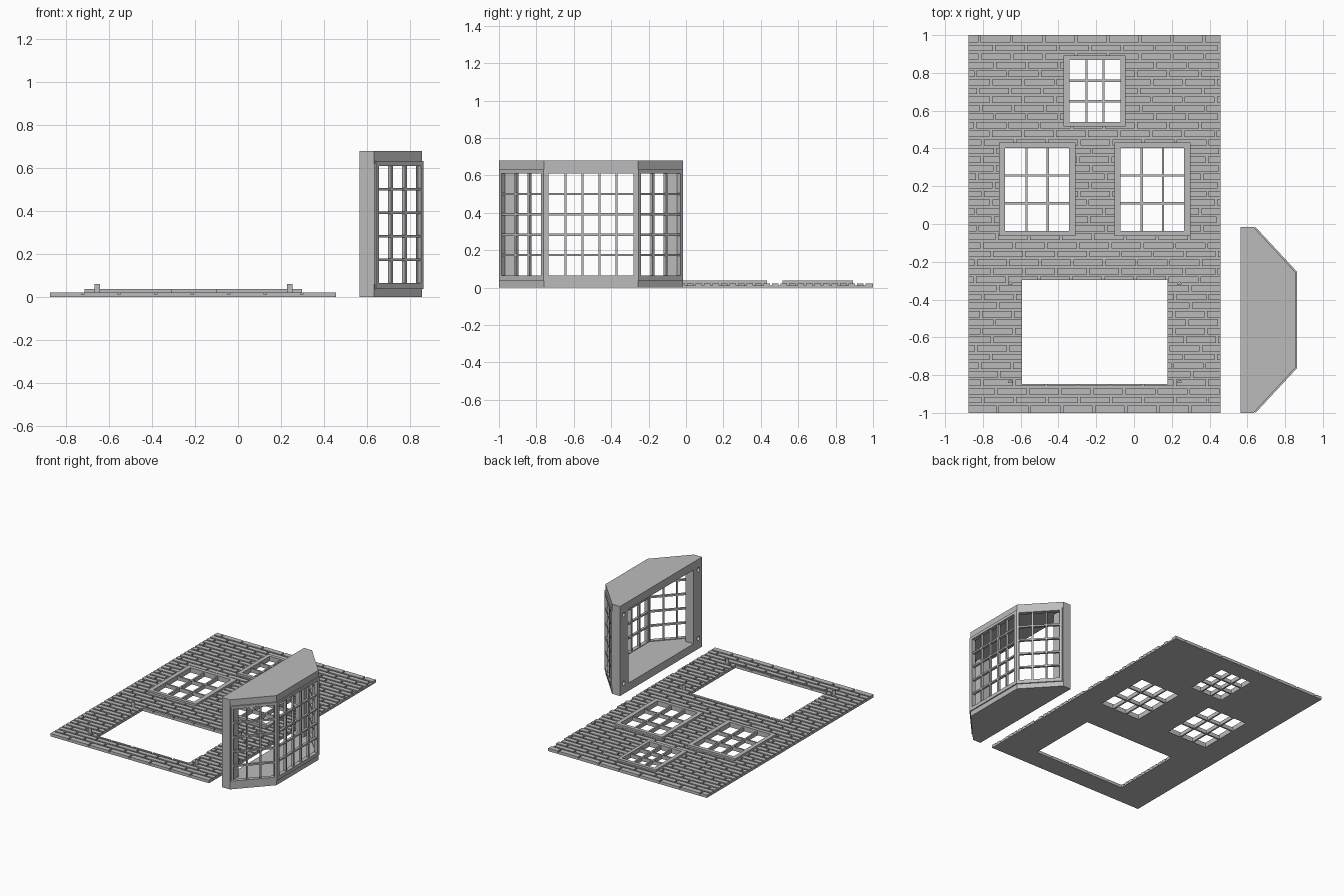
import bpy, bmesh, math, random
from mathutils import Matrix, Vector

if "Cube" in bpy.data.objects:
    bpy.data.objects.remove(bpy.data.objects["Cube"])

random.seed(4)
grey = bpy.data.materials.new("plain_grey")
grey.diffuse_color = (0.5, 0.5, 0.5, 1)
grey.use_nodes = True
grey.node_tree.nodes["Principled BSDF"].inputs["Base Color"].default_value = grey.diffuse_color


def finish(name, bm, matrix=None):
    bmesh.ops.recalc_face_normals(bm, faces=bm.faces)
    if matrix:
        bm.transform(matrix)
    me = bpy.data.meshes.new(name)
    bm.to_mesh(me)
    bm.free()
    ob = bpy.data.objects.new(name, me)
    bpy.context.collection.objects.link(ob)
    me.materials.append(grey)
    return ob


def panel(name, rect, holes, z0, z1, matrix=None):
    """Solid plate with rectangular holes; rects are (x0, y0, x1, y1)."""
    bm = bmesh.new()
    rects = [rect] + holes
    xs = sorted({round(r[i], 5) for r in rects for i in (0, 2)})
    ys = sorted({round(r[i], 5) for r in rects for i in (1, 3)})

    def solid(i, j):
        if not (0 <= i < len(xs) - 1 and 0 <= j < len(ys) - 1):
            return False
        x, y = (xs[i] + xs[i + 1]) / 2, (ys[j] + ys[j + 1]) / 2
        return not any(h[0] < x < h[2] and h[1] < y < h[3] for h in holes)

    verts = {}

    def v(i, j, z):
        if (i, j, z) not in verts:
            verts[i, j, z] = bm.verts.new((xs[i], ys[j], z))
        return verts[i, j, z]

    for i in range(len(xs) - 1):
        for j in range(len(ys) - 1):
            if not solid(i, j):
                continue
            ring = [(i, j), (i + 1, j), (i + 1, j + 1), (i, j + 1)]
            for z in (z0, z1):
                bm.faces.new([v(a, b, z) for a, b in ring])
            for k, (di, dj) in enumerate([(0, -1), (1, 0), (0, 1), (-1, 0)]):
                if not solid(i + di, j + dj):
                    a, b = ring[k], ring[(k + 1) % 4]
                    bm.faces.new([v(*a, z0), v(*b, z0), v(*b, z1), v(*a, z1)])
    return finish(name, bm, matrix)


def prism(name, points, z0, z1):
    bm = bmesh.new()
    lo = [bm.verts.new((x, y, z0)) for x, y in points]
    hi = [bm.verts.new((x, y, z1)) for x, y in points]
    bm.faces.new(lo)
    bm.faces.new(hi)
    for k in range(len(points)):
        n = (k + 1) % len(points)
        bm.faces.new([lo[k], lo[n], hi[n], hi[k]])
    return finish(name, bm)


def window(name, outer, glass, cols, rows, z0, z1, bar_z0, bar_z1, matrix=None):
    """Frame around one opening plus a lattice of glazing bars."""
    x0, y0, x1, y1 = glass
    panel(name + "_frame", outer, [glass], z0, z1, matrix)
    w, h, b = (x1 - x0) / cols, (y1 - y0) / rows, 0.006
    panes = [(x0 + i * w + (b if i else 0), y0 + j * h + (b if j else 0),
              x0 + (i + 1) * w - (b if i < cols - 1 else 0),
              y0 + (j + 1) * h - (b if j < rows - 1 else 0))
             for i in range(cols) for j in range(rows)]
    panel(name + "_bars", glass, panes, bar_z0, bar_z1, matrix)


def subtract(r, h):
    """Pieces of rectangle r left outside rectangle h."""
    if h[0] >= r[2] or h[2] <= r[0] or h[1] >= r[3] or h[3] <= r[1]:
        return [r]
    y0, y1 = max(r[1], h[1]), min(r[3], h[3])
    parts = [(r[0], r[1], r[2], y0), (r[0], y1, r[2], r[3]),
             (r[0], y0, h[0], y1), (h[2], y0, r[2], y1)]
    return [p for p in parts if p[2] - p[0] > 0.002 and p[3] - p[1] > 0.002]


# Wall backing with window and bay openings
wall = (-0.875, -1.0, 0.457, 1.0)
frames = [((-0.372, 0.515, -0.046, 0.893), (-0.341, 0.541, -0.071, 0.867)),
          ((-0.715, -0.064, -0.309, 0.432), (-0.683, -0.037, -0.343, 0.403)),
          ((-0.103, -0.064, 0.298, 0.432), (-0.071, -0.037, 0.266, 0.403))]
bay_opening = (-0.594, -0.846, 0.178, -0.297)
openings = [f[0] for f in frames] + [bay_opening]
panel("wall_backing", wall, openings, 0, 0.011)

# Raised brick courses
bm = bmesh.new()
courses, length, gap = 44, 0.17, 0.012
pitch = 2.0 / courses
for c in range(courses):
    y0 = -1 + c * pitch + (gap / 2 if c else 0)
    y1 = -1 + (c + 1) * pitch - (gap / 2 if c < courses - 1 else 0)
    x = wall[0] - length * (0.5 * (c % 2) + random.uniform(0, 0.3))
    while x < wall[2]:
        x0, x1 = max(x, wall[0]), min(x + length - gap, wall[2])
        x += length
        pieces = [(x0, y0, x1, y1)] if x1 - x0 > 0.01 else []
        for h in openings:
            pieces = [p for r in pieces for p in subtract(r, h)]
        for a, b, d, e in pieces:
            m = Matrix.Translation(((a + d) / 2, (b + e) / 2, 0.0165))
            bmesh.ops.create_cube(bm, size=1, matrix=m @ Matrix.Diagonal((d - a, e - b, 0.011, 1)))
finish("bricks", bm)

# Flat wall windows
for name, (outer, glass) in zip(("upper_window", "left_window", "right_window"), frames):
    window(name, outer, glass, 3, 3, 0, 0.037, 0, 0.028)

# Locating pegs, flat on the lower side
for i, px in enumerate((-0.655, 0.24)):
    for j, py in enumerate((-0.836, -0.315)):
        arc = [(px + 0.013 * math.cos(t * math.pi / 8), py - 0.006 + 0.016 * math.sin(t * math.pi / 8))
               for t in range(9)]
        prism(f"peg_{i}{j}", arc, 0.01, 0.06)

# Bay floor and roof
mid, back = -0.508, 0.565
outline = [(back, -1), (0.632, -1), (0.855, -0.76),
           (0.855, 2 * mid + 0.76), (0.632, 2 * mid + 1), (back, 2 * mid + 1)]
prism("bay_floor", outline, 0, 0.06)
prism("bay_roof", outline, 0.62, 0.68)

# Bay back posts with peg holes
bm = bmesh.new()
for s in (-1, 1):
    for z in (0.08, 0.60):
        m = Matrix.Translation((back, mid + s * 0.447, z)) @ Matrix.Rotation(math.pi / 2, 4, 'Y')
        bmesh.ops.create_cone(bm, cap_ends=True, segments=16, radius1=0.016, radius2=0.016,
                              depth=0.09, matrix=m)
cutter = finish("peg_hole_cutter", bm)
cutter.hide_render = True
cutter.hide_viewport = True
for s, name in ((-1, "bay_post_front"), (1, "bay_post_back")):
    ya, yb = sorted((mid + s * 0.492, mid + s * 0.39))
    post = panel(name, (back, ya, 0.635, yb), [], 0.06, 0.62)
    cut = post.modifiers.new("peg_holes", 'BOOLEAN')
    cut.object = cutter
    cut.operation = 'DIFFERENCE'

# Three glazed bay walls, each laid out flat then stood along its edge
corners = [(0.643, -1), (0.863, -0.763), (0.863, 2 * mid + 0.763), (0.643, 2 * mid + 1)]
for k, (name, cols, inset) in enumerate((("bay_side_front", 3, 0.018), ("bay_main", 5, 0.028),
                                         ("bay_side_back", 3, 0.018))):
    a, b = Vector((*corners[k], 0)), Vector((*corners[k + 1], 0))
    u = (b - a).normalized()
    n = u.cross(Vector((0, 0, 1)))
    m = Matrix((u, (0, 0, 1), n)).transposed().to_4x4()
    m.translation = a
    w = (b - a).length
    window(name, (0, 0.038, w, 0.632), (inset, 0.065, w - inset, 0.61), cols, 5,
           -0.03, 0, -0.024, -0.006, m)
